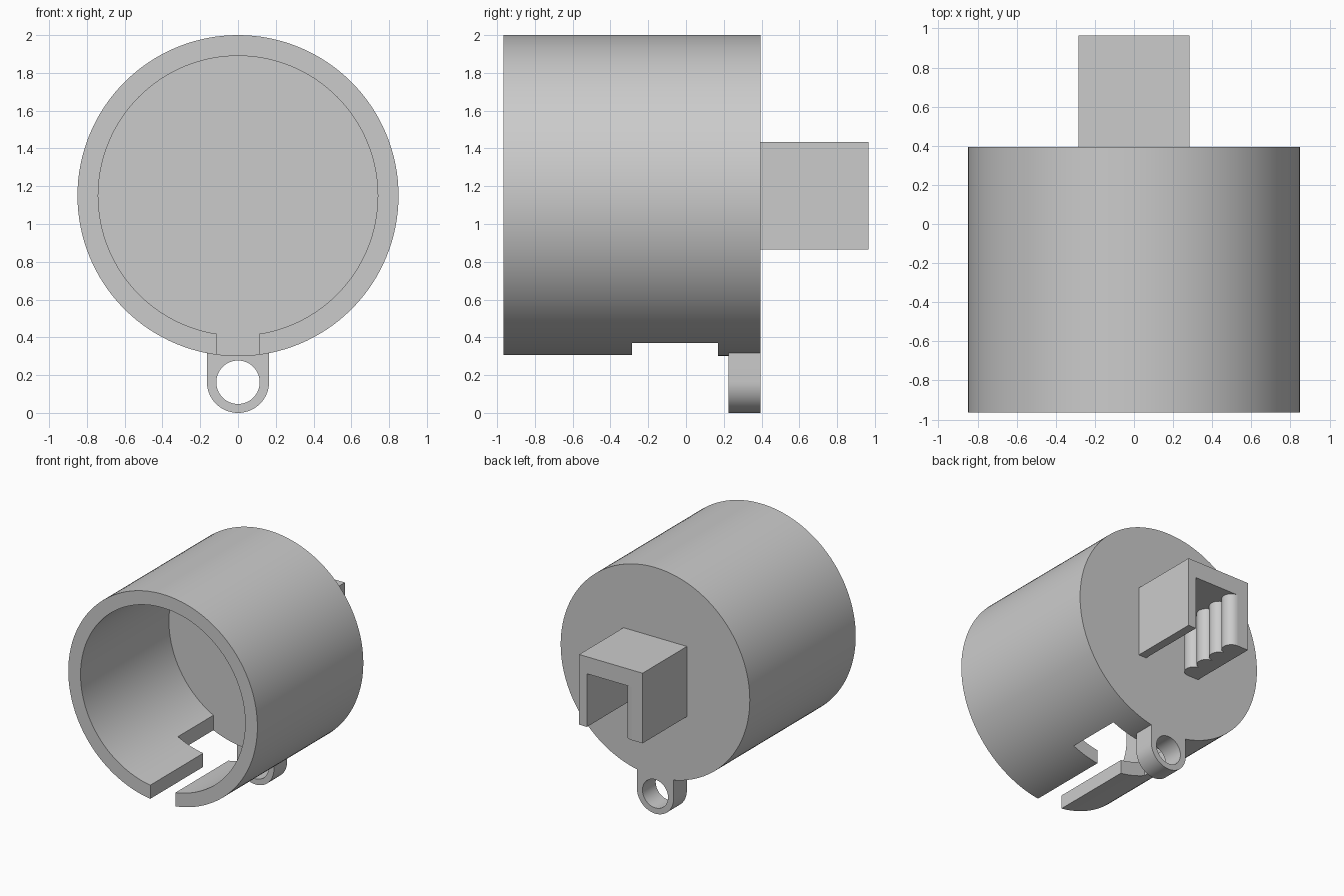
import bpy, bmesh, math

if "Cube" in bpy.data.objects:
    bpy.data.objects.remove(bpy.data.objects["Cube"], do_unlink=True)

GREY = (0.6, 0.6, 0.6, 1.0)
mat = bpy.data.materials.new("light_grey")
mat.use_nodes = True
mat.diffuse_color = GREY
mat.node_tree.nodes["Principled BSDF"].inputs["Base Color"].default_value = GREY

# Main sizes
AXIS_Z, OUTER, INNER = 1.15, 0.85, 0.74
FRONT, FLOOR, BACK, END = -0.965, 0.17, 0.395, 0.965


def arc(cx, cy, r, start, stop, steps):
    """Points along an arc, angles in degrees."""
    angles = [math.radians(start + (stop - start) * i / steps) for i in range(steps + 1)]
    return [(cx + r * math.cos(a), cy + r * math.sin(a)) for a in angles]


def circle(cx, cy, r, steps):
    return arc(cx, cy, r, 0, 360, steps)[:-1]


def rect(x0, x1, y0, y1):
    return [(x0, y0), (x1, y0), (x1, y1), (x0, y1)]


def prism(name, outline, low, high, axis="Y"):
    """Extrude an outline along Y (outline in x, z) or Z (outline in x, y)."""
    place = (lambda u, v, w: (u, w, v)) if axis == "Y" else (lambda u, v, w: (u, v, w))
    bm = bmesh.new()
    face = bm.faces.new([bm.verts.new(place(u, v, low)) for u, v in outline])
    new = bmesh.ops.extrude_face_region(bm, geom=[face])["geom"]
    verts = [g for g in new if isinstance(g, bmesh.types.BMVert)]
    bmesh.ops.translate(bm, verts=verts, vec=place(0, 0, high - low))
    bmesh.ops.recalc_face_normals(bm, faces=bm.faces)
    mesh = bpy.data.meshes.new(name)
    bm.to_mesh(mesh)
    bm.free()
    mesh.materials.append(mat)
    obj = bpy.data.objects.new(name, mesh)
    bpy.context.collection.objects.link(obj)
    return obj


def cut(obj, *cutters):
    """Subtract the cutters, bake the result and remove them."""
    for cutter in cutters:
        mod = obj.modifiers.new("cut", "BOOLEAN")
        mod.operation, mod.solver, mod.object = "DIFFERENCE", "EXACT", cutter
    graph = bpy.context.evaluated_depsgraph_get()
    mesh = bpy.data.meshes.new_from_object(obj.evaluated_get(graph))
    obj.modifiers.clear()
    obj.data = mesh
    for cutter in cutters:
        bpy.data.objects.remove(cutter, do_unlink=True)


# Cup with an open front, a slot along the bottom and a wider window behind it
cup = prism("cup", circle(0, AXIS_Z, OUTER, 128), FRONT, BACK)
cut(cup,
    prism("bore", circle(0, AXIS_Z, INNER, 128), FRONT - 0.1, FLOOR),
    prism("slot", rect(-0.113, 0.113, 0.1, 0.8), FRONT - 0.2, FLOOR),
    prism("window", rect(-0.34, 0.34, 0.1, 0.8), -0.285, FLOOR))

# Hanging ring under the back edge, its top following the cup
R = 0.165
side = math.degrees(math.asin(R / OUTER))
ring = prism("hanging_ring",
             arc(0, R, R, 180, 360, 32) + arc(0, AXIS_Z, OUTER, 270 + side, 270 - side, 8),
             0.225, BACK)
cut(ring, prism("ring_hole", circle(0, 0.162, 0.115, 48), 0.1, 0.5))

# Square bracket on the back, open below and behind, with ribs on one inner wall
HALF, RIBS = 0.285, 4
pitch = (END - BACK) / RIBS
base = -HALF + 0.1
outline = [(HALF - 0.07, END + 0.1), (HALF - 0.07, BACK - 0.05), (base, BACK - 0.05)]
for i in range(RIBS):
    rib = arc(base, BACK + pitch * (i + 0.5), pitch / 2, -90, 90, 14)
    outline += rib if i == 0 else rib[1:]
outline.append((base, END + 0.1))
bracket = prism("ribbed_bracket", rect(-HALF, HALF, AXIS_Z - HALF, AXIS_Z + HALF), BACK, END)
cut(bracket, prism("channel", outline, 0.7, 1.297, "Z"))

# Smooth the round walls, keep the edges sharp
bpy.ops.object.select_all(action="DESELECT")
for obj in (cup, ring, bracket):
    obj.select_set(True)
bpy.context.view_layer.objects.active = cup
bpy.ops.object.shade_smooth_by_angle(angle=math.radians(30))
